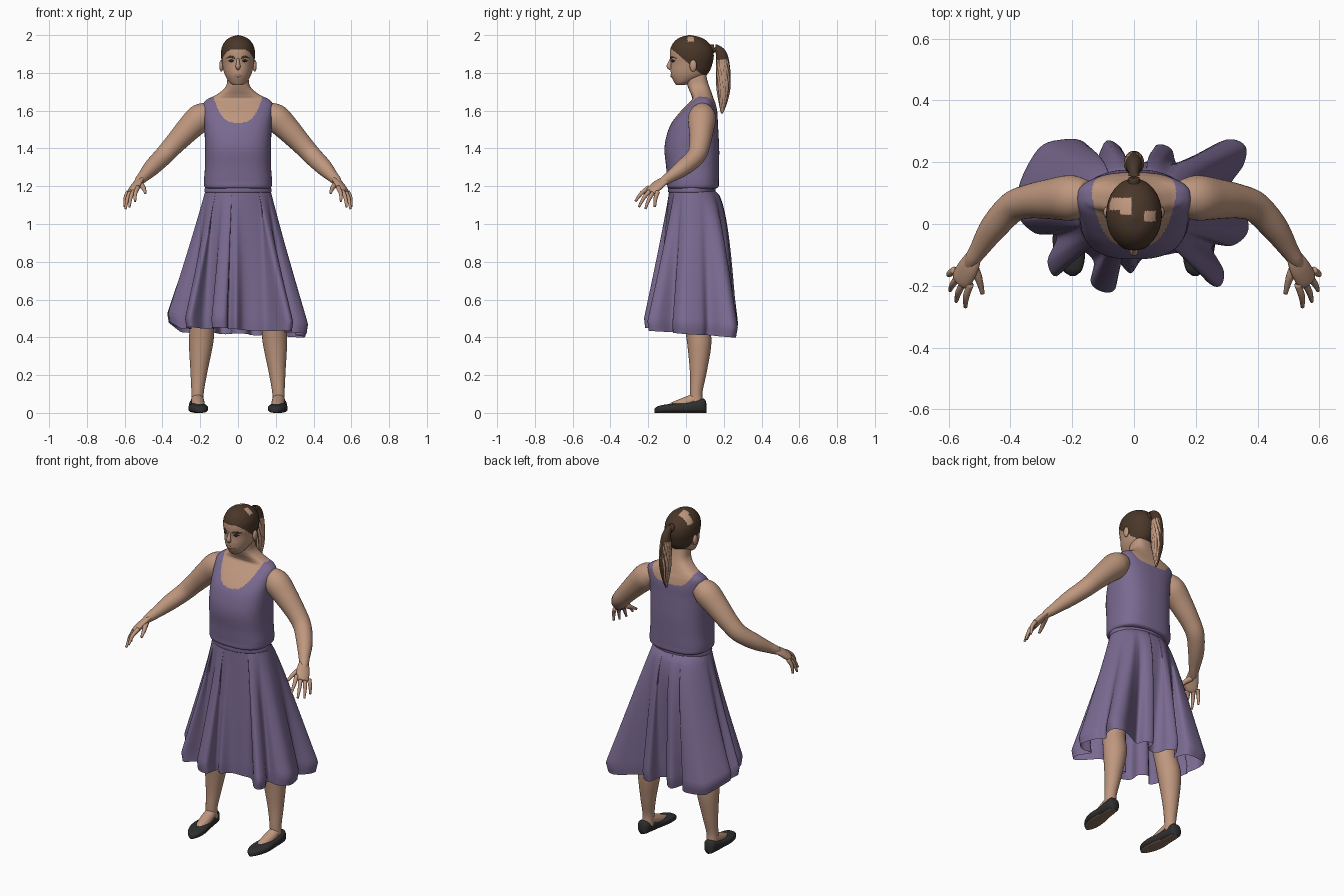
import bpy, bmesh
from math import sin, cos, pi, atan2, sqrt
from mathutils import Vector

cube = bpy.data.objects.get("Cube")
if cube:
    bpy.data.objects.remove(cube)


def material(name, r, g, b):
    m = bpy.data.materials.new(name)
    m.use_nodes = True
    m.diffuse_color = (r, g, b, 1)
    bsdf = m.node_tree.nodes["Principled BSDF"]
    bsdf.inputs["Base Color"].default_value = (r, g, b, 1)
    bsdf.inputs["Roughness"].default_value = 0.8
    return m


skin = material("skin", .52, .31, .21)
purple = material("purple cloth", .195, .143, .282)
brown = material("brown hair", .068, .038, .022)
black = material("black leather", .028, .028, .028)
sole_brown = material("sole brown", .25, .16, .11)
lip = material("lip", .37, .195, .14)
dark = material("dark eye", .02, .015, .012)


def spline(points, steps, closed=False):
    """Smooth interpolation through points of any dimension."""
    p = [Vector(q) for q in points]
    n, out = len(p), []
    for i in range(n if closed else n - 1):
        if closed:
            a, b, c, d = (p[(i + k) % n] for k in (-1, 0, 1, 2))
        else:
            a, b, c, d = (p[min(max(i + k, 0), n - 1)] for k in (-1, 0, 1, 2))
        for j in range(steps):
            t = j / steps
            out.append((b * 2 + (c - a) * t + (a * 2 - b * 5 + c * 4 - d) * t ** 2
                        + (b * 3 - a - c * 3 + d) * t ** 3) / 2)
    return out if closed else out + [p[-1]]


def ring(center, u, v, n, power=2):
    pts = []
    for i in range(n):
        c, s = cos(2 * pi * i / n), sin(2 * pi * i / n)
        pts.append(center + u * (abs(c) ** (2 / power) * (1 if c > 0 else -1))
                   + v * (abs(s) ** (2 / power) * (1 if s > 0 else -1)))
    return pts


def loft(name, rings, mats, rule=None, caps=True):
    """Skin a list of rings; rule(face centre, normal) picks the material."""
    bm = bmesh.new()
    rows = [[bm.verts.new(p) for p in r] for r in rings]
    n = len(rows[0])
    for a, b in zip(rows, rows[1:]):
        for i in range(n):
            bm.faces.new((a[i], a[(i + 1) % n], b[(i + 1) % n], b[i]))
    if caps:
        bm.faces.new(rows[0])
        bm.faces.new(rows[-1])
    bmesh.ops.recalc_face_normals(bm, faces=bm.faces)
    for f in bm.faces:
        f.smooth = True
        if rule:
            f.material_index = int(rule(f.calc_center_median(), f.normal))
    mesh = bpy.data.meshes.new(name)
    bm.to_mesh(mesh)
    bm.free()
    for m in mats:
        mesh.materials.append(m)
    obj = bpy.data.objects.new(name, mesh)
    bpy.context.collection.objects.link(obj)


def stack(name, sections, mats, rule=None, n=96, steps=6, power=2):
    """Upright body from (height, half width, y centre, half depth)."""
    loft(name, [ring(Vector((0, cy, z)), Vector((rx, 0, 0)), Vector((0, ry, 0)), n, power)
                for z, rx, cy, ry in spline(sections, steps)], mats, rule)


def tube(name, path, mats, rule=None, side=1, n=24, steps=5, flat=1, ref=(0, 1, .1)):
    """Limb along (x, y, z, radius), mirrored by side."""
    pts = spline(path, steps)
    mirror = Vector((side, 1, 1))
    rings = []
    for i, q in enumerate(pts):
        t = (pts[min(i + 1, len(pts) - 1)] - pts[max(i - 1, 0)]).to_3d().normalized()
        r = Vector(ref)
        u = (r - t * r.dot(t)).normalized()
        rings.append([p * mirror for p in
                      ring(q.to_3d(), u * q[3], t.cross(u) * q[3] * flat, n)])
    loft(name, rings, mats, rule)


def blob(name, center, size, mat):
    """Small ellipsoid."""
    c = Vector(center)
    rings = [ring(c + Vector((0, 0, -size[2] * cos(a))), Vector((size[0] * sin(a), 0, 0)),
                  Vector((0, size[1] * sin(a), 0)), 16)
             for a in (pi * (k + .1) / 10.2 for k in range(11))]
    loft(name, rings, [mat])


# Torso and neck: the sleeveless top is split from skin along a scooped neckline
def is_cloth(c, normal):
    if c.y < .08:
        return c.z < 1.537 + .13 * (abs(c.x) / .128) ** 3.2
    return c.z < 1.6 + .07 * (abs(c.x) / .135) ** 5


stack("torso", [(1.185, .155, .035, .11), (1.195, .176, .037, .134), (1.23, .18, .037, .137),
                (1.3, .175, .035, .14), (1.39, .174, .031, .145), (1.46, .176, .034, .139),
                (1.53, .178, .045, .124), (1.59, .183, .066, .1), (1.635, .184, .083, .074),
                (1.66, .163, .09, .058), (1.68, .122, .085, .056), (1.708, .082, .074, .057),
                (1.735, .062, .064, .057), (1.77, .056, .055, .056), (1.83, .05, .05, .05)],
      [skin, purple], is_cloth, n=160, steps=12, power=2.6)


# Head with hair painted above a slanted hairline, two bare patches on the crown
def is_hair(c, normal):
    bare = c.z > 1.94 and (-.045 < c.x < -.008 and .03 < c.y < .085
                           or -.08 < c.x <= -.045 and .045 < c.y < .085
                           or .033 < c.x < .07 and .008 < c.y < .042)
    return c.z > min(max(1.862 - .85 * c.y, 1.79), 1.922) and not bare


head = [(1.735, .024, -.03, .022), (1.75, .045, -.014, .048), (1.78, .065, .01, .087),
        (1.81, .076, .022, .103), (1.85, .084, .03, .11), (1.89, .09, .031, .116),
        (1.93, .087, .029, .111), (1.965, .07, .026, .088), (1.988, .042, .023, .054),
        (2.0, .004, .02, .005)]
stack("head", head, [skin, brown], is_hair, n=128, steps=12)


def on_face(x, z, radius):
    _, rx, cy, ry = min(spline(head, 12), key=lambda s: abs(s[0] - z))
    return x, cy - ry * sqrt(1 - (x / rx) ** 2), z, radius


tube("nose", [(0, -.076, 1.88, .006), (0, -.085, 1.855, .009), (0, -.09, 1.835, .013),
              (0, -.08, 1.822, .01)], [skin], n=16)
tube("lips", [on_face(x, 1.785, r) for x, r in ((-.026, .001), (0, .0085), (.026, .001))],
     [lip], ref=(0, 0, 1), flat=.5)
for side, label in ((1, "left"), (-1, "right")):
    tube(label + "_eye", [on_face(x, 1.864, r) for x, r in ((.02, .001), (.036, .008), (.052, .001))],
         [dark], side=side, ref=(0, 0, 1), flat=.5)
    tube(label + "_eyebrow", [on_face(.016, 1.878, .004), on_face(.038, 1.885, .006),
                              on_face(.062, 1.878, .002)],
         [brown], side=side, ref=(0, 0, 1), flat=.5)
    blob(label + "_ear", (side * .088, .038, 1.838), (.011, .019, .031), skin)

# Ponytail: dark down the back and front, light streaks along both sides
tube("ponytail", [(0, .12, 1.92, .028), (0, .16, 1.93, .02), (0, .188, 1.895, .03),
                  (0, .196, 1.82, .038), (0, .198, 1.72, .037), (0, .195, 1.64, .022),
                  (0, .19, 1.585, .005)], [brown, skin],
     lambda c, nrm: c.z < 1.87
     and abs(nrm.x) + .4 * sin(14 * atan2(c.x, c.y - .197) + 8 * sin(12 * c.z)) > .6,
     n=96, steps=8, flat=.85, ref=(0, 1, 0))

# Skirt: smooth waist ellipse blending into a deeply folded hem outline
hem = spline([(.37, -.02), (.35, .08), (.31, .12), (.355, .19), (.36, .25), (.3, .27), (.2, .22),
              (.14, .19), (.12, .24), (.07, .25), (.05, .18), (0, .16), (-.03, .19), (-.04, .24),
              (-.09, .265), (-.13, .19), (-.16, .26), (-.23, .27), (-.31, .24), (-.375, .11),
              (-.33, .06), (-.37, .02), (-.32, -.03), (-.25, -.04), (-.28, -.12), (-.25, -.17),
              (-.18, -.09), (-.13, -.12), (-.14, -.19), (-.1, -.22), (-.06, -.21), (-.05, -.13),
              (-.01, -.16), (.03, -.11), (.1, -.1), (.16, -.1), (.24, -.19), (.28, -.2),
              (.29, -.15), (.25, -.07), (.32, -.07)], 5, closed=True)
window = range(-9, 10)
calm = [sum((hem[(i + k) % len(hem)] for k in window), Vector((0, 0))) / len(window)
        for i in range(len(hem))]
skirt = []
for k in range(31):
    t = k / 30
    spread = 1.08 * (t if t < .93 else .93 - (t - .93) * .6)
    row = []
    for full, soft in zip(hem, calm):
        x, y = soft.lerp(full, t ** .3)
        a = atan2(full.y - .03, full.x * .75)
        wx, wy = .172 * cos(a), .03 + .12 * sin(a)
        bottom = .432 - .07 * y - .04 * x + .6 * max(-x - .31, 0)
        back = .045 * max(sin(a), 0) * sin(pi * sqrt(t))
        row.append(Vector((wx + (x - wx) * spread, wy + (y - wy) * spread + back,
                           1.18 + (bottom - 1.18) * t)))
    skirt.append(row)
loft("skirt", skirt, [purple], caps=False)
stack("waistband", [(1.165, .17, .03, .118), (1.17, .177, .031, .125),
                    (1.195, .174, .031, .124), (1.2, .16, .03, .11)], [purple], steps=3)

# Limbs, hands and shoes, mirrored
axis = Vector((.045, .04, -.02))
for side, label in ((1, "left"), (-1, "right")):
    tube(label + "_arm", [(.15, .088, 1.594, .054), (.2, .085, 1.563, .073), (.265, .081, 1.5, .066),
                          (.34, .073, 1.42, .055), (.395, .053, 1.36, .05),
                          (.455, -.012, 1.3, .044), (.5, -.08, 1.252, .031),
                          (.522, -.113, 1.23, .025), (.536, -.14, 1.211, .016)],
         [skin], side=side, n=32)
    tube(label + "_palm", [(.505, -.088, 1.248, .016), (.52, -.112, 1.232, .029),
                           (.537, -.143, 1.21, .036), (.555, -.175, 1.182, .037),
                           (.563, -.188, 1.17, .03)],
         [skin], side=side, flat=.5, ref=axis)
    tips = ((.545, -.268, 1.12), (.575, -.25, 1.09), (.595, -.215, 1.08), (.6, -.165, 1.09))
    for i, (finger, tip) in enumerate(zip(("index", "middle", "ring", "little"), tips)):
        base = Vector((.555, -.172, 1.183)) + axis * (i - 1.5) * .38
        mid = (base + Vector(tip)) / 2 + Vector((.006, -.004, .006))
        tube(label + "_" + finger + "_finger", [(*base, .012), (*mid, .0105), (*tip, .006)],
             [skin], side=side, n=10)
    tube(label + "_thumb", [(.525, -.13, 1.215, .018), (.503, -.175, 1.195, .013),
                            (.49, -.225, 1.165, .007)], [skin], side=side, n=10)

    tube(label + "_leg", [(.1, .05, 1.08, .09), (.13, .045, .85, .085), (.165, .045, .62, .07),
                          (.185, .05, .5, .063), (.195, .07, .38, .065), (.207, .065, .22, .045),
                          (.214, .054, .11, .033), (.215, .057, .04, .034)],
         [skin], side=side, n=32)
    tube(label + "_instep", [(.215, .06, .08, .03), (.212, .01, .058, .034), (.206, -.06, .033, .03),
                             (.2, -.1, .024, .018)], [skin], side=side, ref=(1, 0, 0), flat=.9)
    # Shoe sections: y, x centre, half width, height
    shoe = spline([(.108, .222, .015, .05), (.095, .222, .033, .075), (.05, .22, .04, .066),
                   (0, .217, .043, .054), (-.06, .212, .051, .05), (-.11, .206, .047, .044),
                   (-.15, .2, .031, .035), (-.168, .198, .008, .02)], 5)
    loft(label + "_shoe", [ring(Vector((side * cx, y, h / 2)), Vector((w, 0, 0)),
                                Vector((0, 0, h / 2)), 32, 2.8) for y, cx, w, h in shoe],
         [black, sole_brown], lambda c, nrm: nrm.z < -.9)
